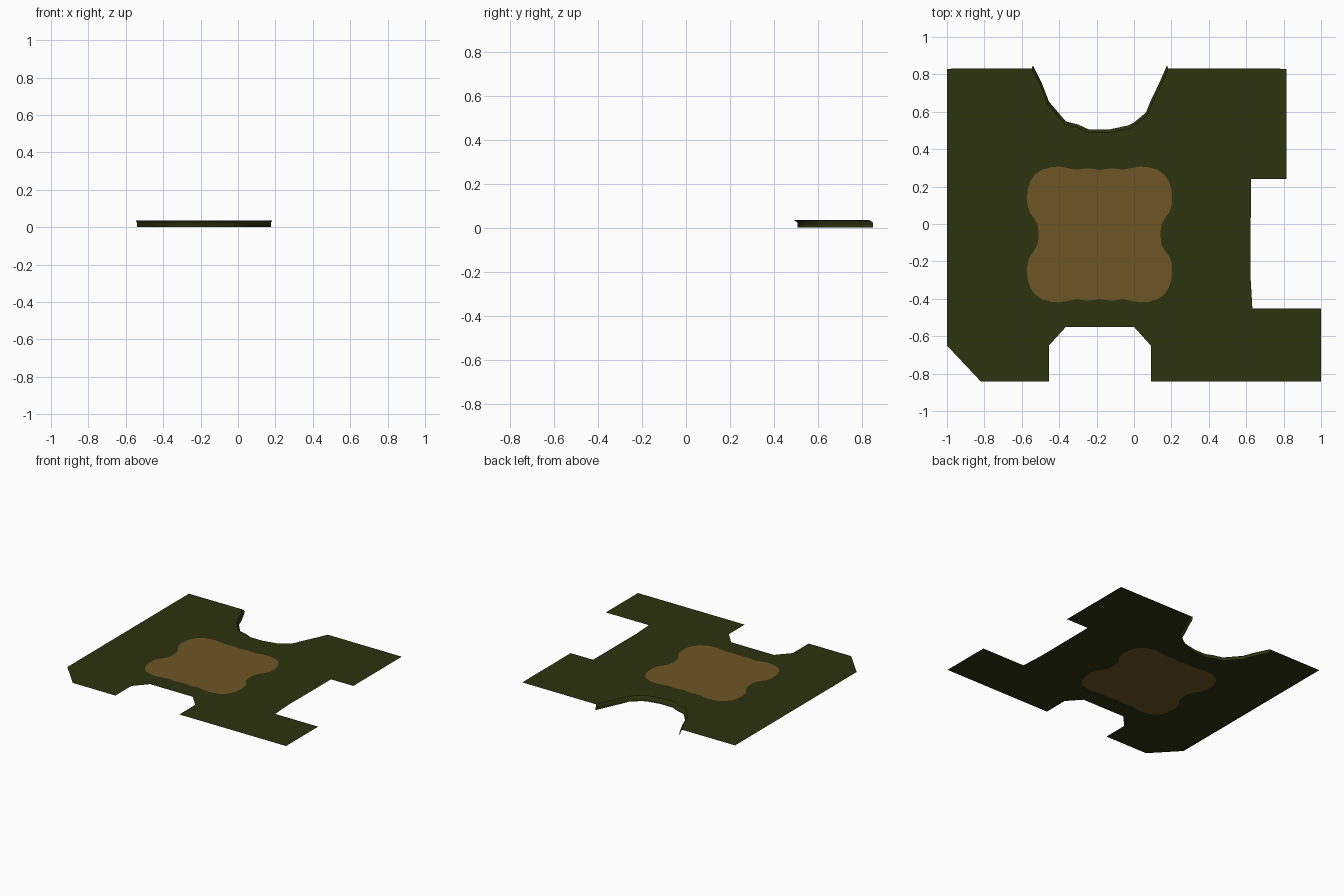
import bpy, bmesh

if "Cube" in bpy.data.objects:
    bpy.data.objects.remove(bpy.data.objects["Cube"])

TOP, LIP = 0.036, 0.024          # ground height, bottom of the rounded lip
NOTCH_X = -0.183                 # centre line of the curved bay
PATCH_C = (-0.184, -0.056)       # centre of the bare earth patch


def material(name, rgb):
    m = bpy.data.materials.new(name)
    m.diffuse_color = (*rgb, 1)
    m.use_nodes = True
    m.node_tree.nodes["Principled BSDF"].inputs["Base Color"].default_value = m.diffuse_color
    return m


grass = material("dark_grass", (0.026, 0.033, 0.0046))
earth = material("bare_earth", (0.156, 0.092, 0.018))


def finish(bm, name, mat):
    me = bpy.data.meshes.new(name)
    bm.to_mesh(me)
    bm.free()
    me.materials.append(mat)
    ob = bpy.data.objects.new(name, me)
    bpy.context.collection.objects.link(ob)
    return ob


def flat_sheet(name, loops, mat):
    """Flat upward-facing sheet; the second loop, if any, is a hole."""
    bm = bmesh.new()
    edges = []
    for loop in loops:
        vs = [bm.verts.new((x, y, TOP)) for x, y in loop]
        edges += [bm.edges.new((vs[i - 1], vs[i])) for i in range(len(vs))]
    bmesh.ops.triangle_fill(bm, edges=edges, use_beauty=True, normal=(0, 0, 1))
    bm.normal_update()
    down = [f for f in bm.faces if f.normal.z < 0]
    if down:
        bmesh.ops.reverse_faces(bm, faces=down)
    return finish(bm, name, mat)


# Curved bay at the back, left to right
bay = [(-.54, .848), (-.49, .746), (-.455, .655), (-.364, .548), (-.30, .532),
       (-.24, .505), (-.134, .505), (-.03, .527), (0, .543), (.064, .596),
       (.09, .66), (.139, .762), (.176, .848)]
lip = [(NOTCH_X + (x - NOTCH_X) * 1.02, y - .017) for x, y in bay]

# Ground outline, continuing clockwise from the bay
outline = lip + [
    (.815, .83), (.815, .24), (.625, .24), (.623, -.28), (.633, -.452),
    (1, -.452), (1, -.843), (.09, -.843), (.09, -.65), (0, -.55),
    (-.364, -.55), (-.455, -.65), (-.455, -.843), (-.818, -.843),
    (-1, -.65), (-1, .83)]

# Scalloped patch: one quarter, mirrored both ways
quarter = [(.327, .02), (.332, .055), (.352, .09), (.373, .118), (.386, .155),
           (.388, .2), (.384, .245), (.37, .285), (.345, .322), (.307, .347),
           (.26, .36), (.216, .363), (.165, .354), (.125, .346), (.07, .354),
           (.03, .35)]
half = quarter + [(0, .345)] + [(-x, y) for x, y in reversed(quarter)]
ring = half + [(-x, -y) for x, y in half]
patch = [(PATCH_C[0] + x, PATCH_C[1] + y) for x, y in ring]

flat_sheet("ground", [outline, patch], grass)
flat_sheet("earth_patch", [patch], earth)

# Bank: sloped lip and vertical drop following the bay
bm = bmesh.new()
rows = [[bm.verts.new((x, y, z)) for x, y in pts]
        for pts, z in ((lip, TOP), (bay, LIP), (bay, 0))]
for upper, lower in zip(rows, rows[1:]):
    for i in range(len(bay) - 1):
        bm.faces.new((upper[i], upper[i + 1], lower[i + 1], lower[i]))
bm.normal_update()
if sum(f.normal.y for f in bm.faces) < 0:
    bmesh.ops.reverse_faces(bm, faces=bm.faces[:])
for f in bm.faces:
    f.smooth = True
finish(bm, "bay_bank", grass)
